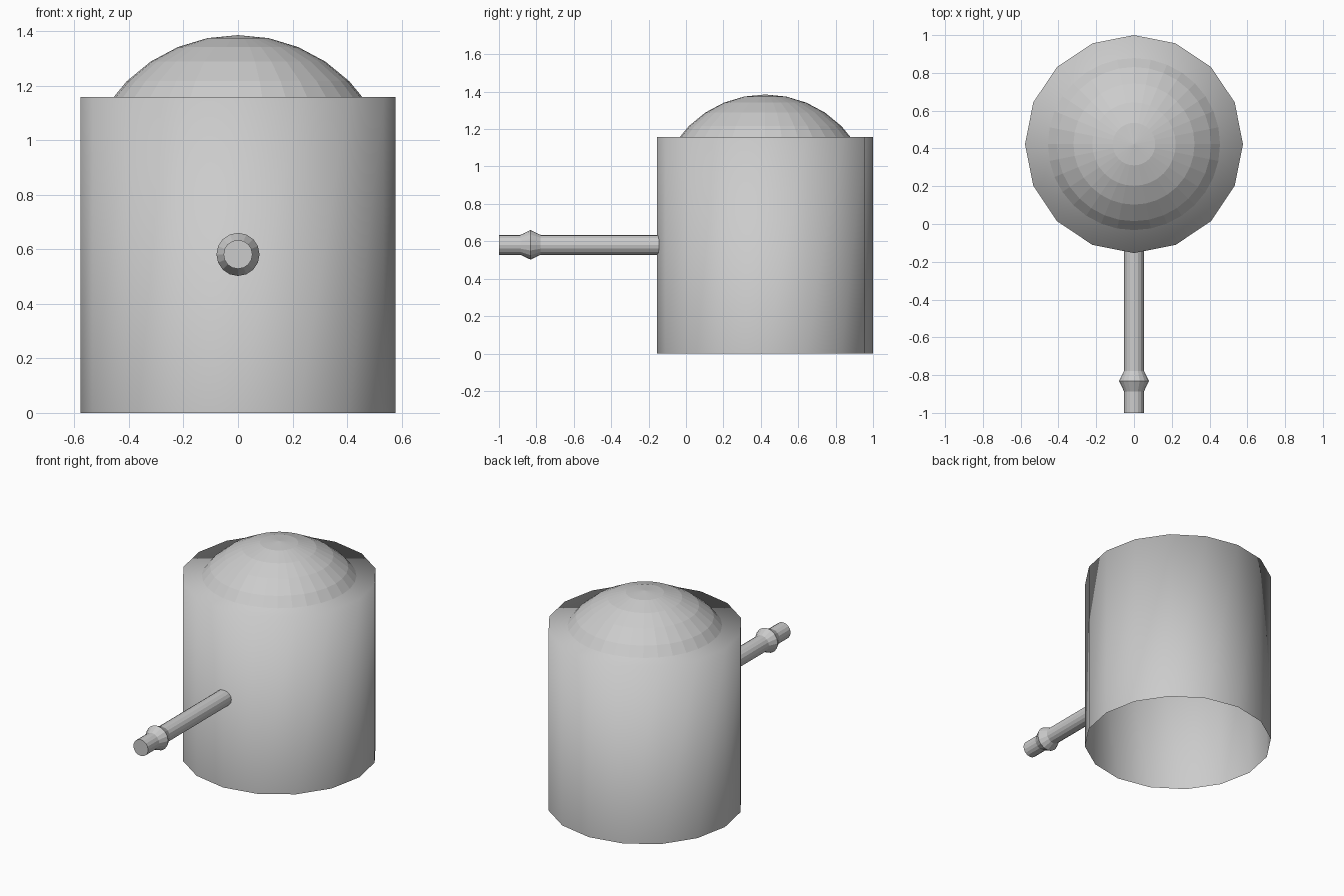
import bpy, bmesh
from math import cos, sin, pi, radians
from mathutils import Matrix

if "Cube" in bpy.data.objects:
    bpy.data.objects.remove(bpy.data.objects["Cube"])

R = 0.577
CY = 0.423
TOP = 1.158


def lathe(name, profile, sides, matrix, cap_start=False, cap_end=False, smooth=False):
    """Revolve (radius, height) points around local z; radius 0 makes a pole."""
    bm = bmesh.new()
    rings = []
    for r, h in profile:
        n = 1 if r == 0 else sides
        rings.append([bm.verts.new((r * cos(2 * pi * i / sides), r * sin(2 * pi * i / sides), h))
                      for i in range(n)])
    for a, b in zip(rings, rings[1:]):
        for i in range(sides):
            j = (i + 1) % sides
            if len(b) == 1:
                bm.faces.new((a[i], a[j], b[0]))
            else:
                bm.faces.new((a[i], a[j], b[j], b[i]))
    if cap_start:
        bm.faces.new(rings[0][::-1])
    if cap_end:
        bm.faces.new(rings[-1])
    for f in bm.faces:
        f.smooth = smooth
    bm.transform(matrix)
    mesh = bpy.data.meshes.new(name)
    bm.to_mesh(mesh)
    bm.free()
    obj = bpy.data.objects.new(name, mesh)
    bpy.context.collection.objects.link(obj)
    return obj


# Tank body: 16-sided drum, closed on top, open underneath, fully smooth
lathe("tank_body", [(R, 0), (R, TOP)], 16, Matrix.Translation((0, CY, 0)),
      cap_end=True, smooth=True)

# Dome: upper rings of a faceted sphere sunk into the drum top
step = radians(11.25)
dome = [(R * sin(k * step), R * cos(k * step)) for k in range(5, 0, -1)] + [(0, R)]
lathe("dome_lid", dome, 32, Matrix.Translation((0, CY, 1.385 - R)))

# Spout: horizontal pipe with a flared collar, running towards the front
pipe = [(0.053, -0.423), (0.053, 0.30 - 0.02 + 0.073), (0.079, 0.408), (0.053, 0.46), (0.053, 0.577)]
spout = [(0.053, 0.12), (0.053, 0.777), (0.079, 0.831), (0.053, 0.886), (0.053, 1.0)]
lathe("spout_pipe", spout, 16,
      Matrix.Translation((0, 0, 0.581)) @ Matrix.Rotation(pi / 2, 4, 'X'),
      cap_start=True, cap_end=True)
